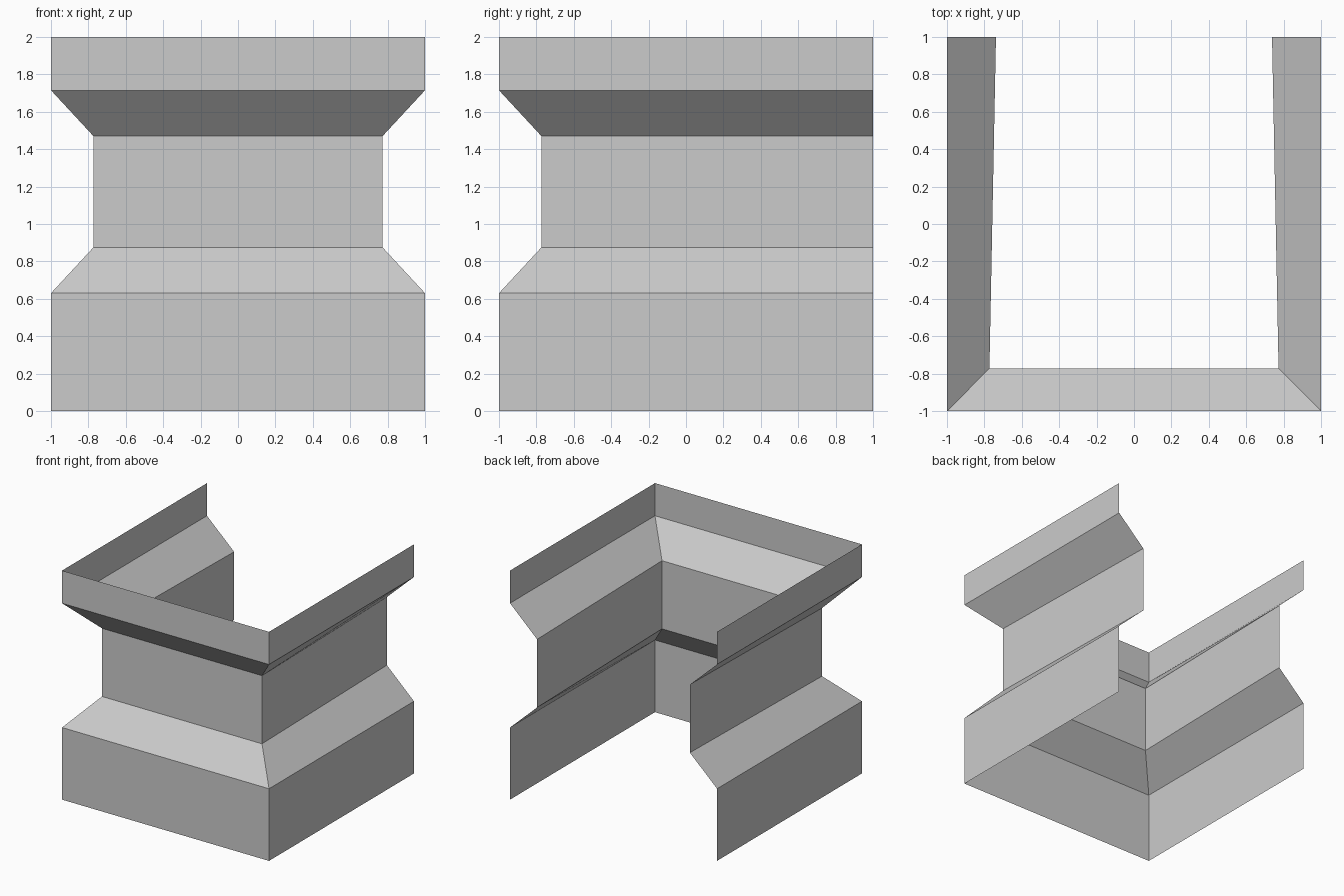
import bpy
import bmesh

cube = bpy.data.objects.get("Cube")
if cube:
    bpy.data.objects.remove(cube, do_unlink=True)

# Plain grey material
grey = bpy.data.materials.new("light_grey")
grey.use_nodes = True
colour = (0.6, 0.6, 0.6, 1)
grey.diffuse_color = colour
grey.node_tree.nodes["Principled BSDF"].inputs["Base Color"].default_value = colour

# Wall profile: height, half width at the front corner, half width at the open back
FLARE, NECK, NECK_BACK = 1.0, 0.773, 0.738
profile = [
    (0.0, FLARE, FLARE),
    (0.63, FLARE, FLARE),
    (0.875, NECK, NECK_BACK),
    (1.47, NECK, NECK_BACK),
    (1.715, FLARE, FLARE),
    (2.0, FLARE, FLARE),
]

# Sweep the profile round the three sides, leaving the back, top and base open
bm = bmesh.new()
rows = []
for z, front, back in profile:
    path = [(-back, 1), (-front, -front), (front, -front), (back, 1)]
    rows.append([bm.verts.new((x, y, z)) for x, y in path])
for low, high in zip(rows, rows[1:]):
    for i in range(len(low) - 1):
        bm.faces.new((low[i], low[i + 1], high[i + 1], high[i]))

mesh = bpy.data.meshes.new("flared_wall")
bm.to_mesh(mesh)
bm.free()
mesh.materials.append(grey)
wall = bpy.data.objects.new("flared_wall", mesh)
bpy.context.collection.objects.link(wall)
